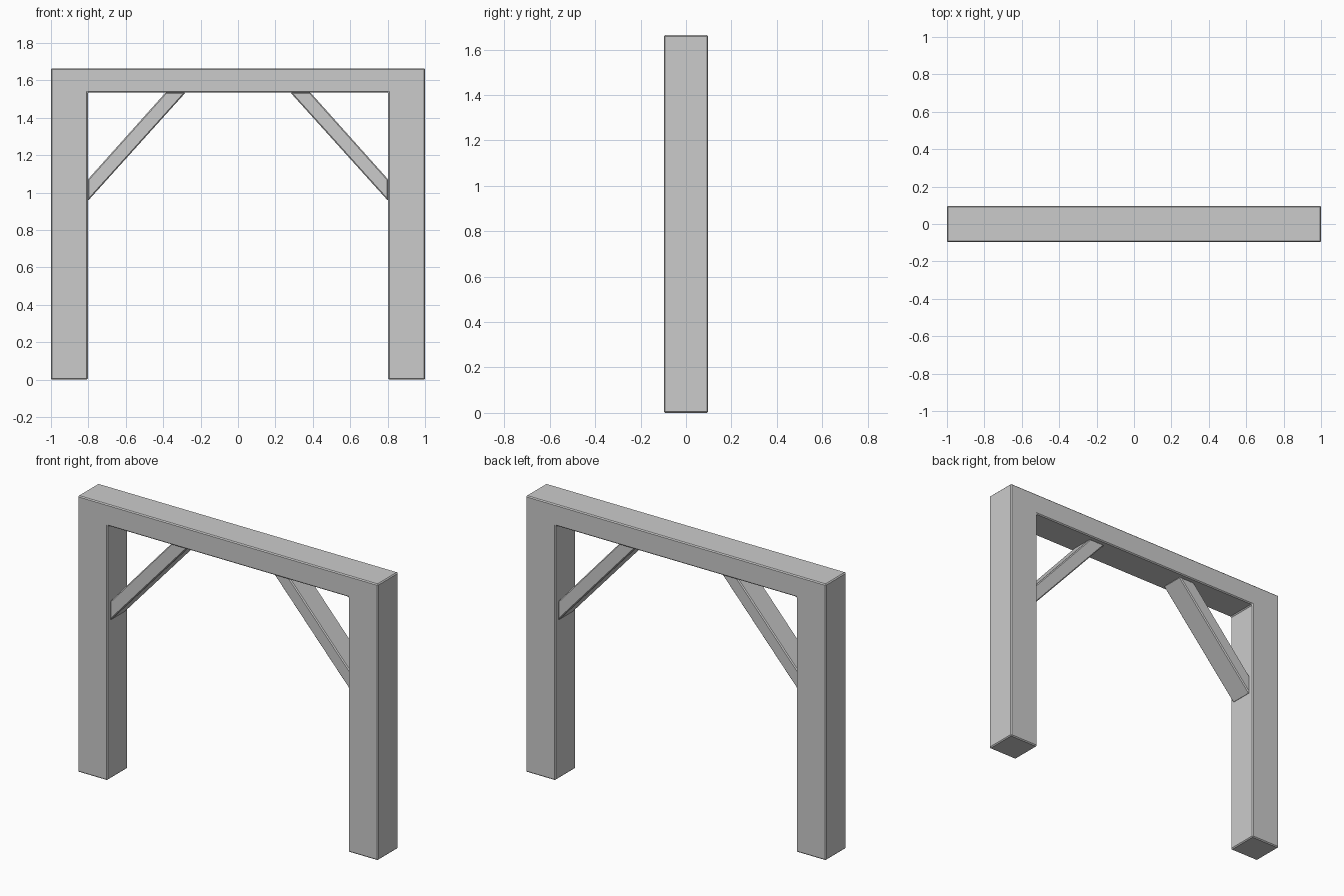
import bpy, bmesh

if "Cube" in bpy.data.objects:
    bpy.data.objects.remove(bpy.data.objects["Cube"])


def extruded(name, profile, depth, bevel):
    """Extrude an x-z profile symmetrically along y, with chamfered edges."""
    bm = bmesh.new()
    face = bm.faces.new([bm.verts.new((x, -depth / 2, z)) for x, z in profile])
    ext = bmesh.ops.extrude_face_region(bm, geom=[face])
    verts = [g for g in ext["geom"] if isinstance(g, bmesh.types.BMVert)]
    bmesh.ops.translate(bm, verts=verts, vec=(0, depth, 0))
    bmesh.ops.recalc_face_normals(bm, faces=bm.faces)
    mesh = bpy.data.meshes.new(name)
    bm.to_mesh(mesh)
    bm.free()
    obj = bpy.data.objects.new(name, mesh)
    bpy.context.collection.objects.link(obj)
    mod = obj.modifiers.new("edge_chamfer", "BEVEL")
    mod.width = bevel
    mod.segments = 1
    mod.limit_method = "ANGLE"
    return obj


TOP, UNDER, INNER = 1.664, 1.535, 0.803

# Two posts and the lintel as one continuous frame
extruded("post_and_lintel_frame", [
    (-1, 0), (-INNER, 0), (-INNER, UNDER), (INNER, UNDER),
    (INNER, 0), (1, 0), (1, TOP), (-1, TOP)], 0.195, 0.006)

# Diagonal corner braces, mitred against post and lintel
for side, s in (("left", -1), ("right", 1)):
    extruded(side + "_brace", [
        (s * INNER, 0.955), (s * INNER, 1.07),
        (s * 0.387, UNDER), (s * 0.28, UNDER)], 0.145, 0.006)
